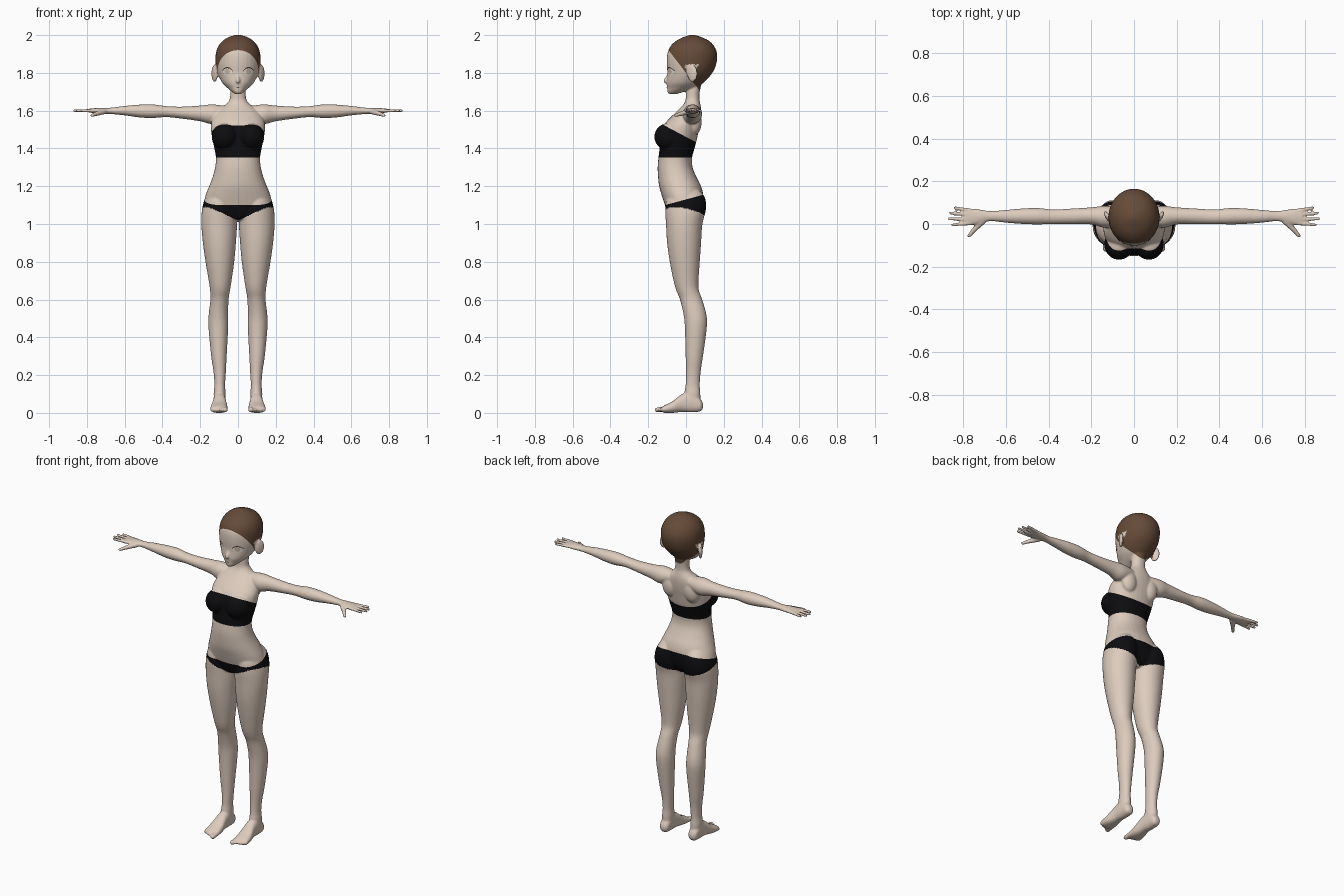
import bpy
import bmesh
from math import sin, cos, pi, copysign
from mathutils import Matrix, Vector
from mathutils.bvhtree import BVHTree

cube = bpy.data.objects.get("Cube")
if cube:
    bpy.data.objects.remove(cube, do_unlink=True)


def material(name, red, green, blue):
    mat = bpy.data.materials.new(name)
    mat.use_nodes = True
    mat.diffuse_color = (red, green, blue, 1)
    shader = mat.node_tree.nodes["Principled BSDF"]
    shader.inputs["Base Color"].default_value = (red, green, blue, 1)
    shader.inputs["Roughness"].default_value = 0.7
    return mat


skin = material("skin", .72, .60, .51)
hair = material("brown_hair", .13, .07, .04)
cloth = material("black_cloth", .004, .004, .005)
eye_white = material("eye_white", .88, .84, .78)
iris_tan = material("pale_iris", .62, .5, .36)
lash_dark = material("dark_lash", .05, .03, .025)


def spline(rows, steps=4):
    """Smooth in-between sections for a loft."""
    out = []
    for i in range(len(rows) - 1):
        a, b, c, d = (rows[max(0, min(len(rows) - 1, i + k))] for k in (-1, 0, 1, 2))
        for s in range(steps):
            t = s / steps
            out.append([q + .5 * t * (r - p + t * (2 * p - 5 * q + 4 * r - s4 + t * (3 * (q - r) + s4 - p)))
                        for p, q, r, s4 in zip(a, b, c, d)])
    return out + [rows[-1]]


def loft(bm, rows, place, power=1.0, sides=32):
    """Rows are (position, low u, high u, low v, high v); place maps (position, u, v) to a point."""
    rings = []
    for pos, u0, u1, v0, v1 in spline(rows):
        ring = []
        for k in range(sides):
            c, s = cos(2 * pi * k / sides), sin(2 * pi * k / sides)
            u = (u0 + u1) / 2 + (u1 - u0) / 2 * copysign(abs(c) ** power, c)
            v = (v0 + v1) / 2 + (v1 - v0) / 2 * copysign(abs(s) ** power, s)
            ring.append(bm.verts.new(place(pos, u, v)))
        rings.append(ring)
    for low, high in zip(rings, rings[1:]):
        for k in range(sides):
            n = (k + 1) % sides
            bm.faces.new((low[k], low[n], high[n], high[k]))
    bm.faces.new(rings[0][::-1])
    bm.faces.new(rings[-1])


def upright(z, x, y):
    return (x, y, z)


def sideways(x, y, z):
    return (x, y, z)


def lengthwise(y, x, z):
    return (x, y, z)


def ball(bm, centre, size, turn=0):
    mat = Matrix.Translation(centre) @ Matrix.Rotation(turn, 4, 'Z') @ Matrix.Diagonal((*size, 1))
    bmesh.ops.create_icosphere(bm, subdivisions=3, radius=1, matrix=mat)


def digit(bm, start, end, r0, r1, count=9):
    """A finger or toe as a run of overlapping balls."""
    for k in range(count):
        t = k / (count - 1)
        r = r0 + (r1 - r0) * t
        ball(bm, Vector(start).lerp(Vector(end), t), (r, r, r))


bm = bmesh.new()

# Leg: ankle to hip
loft(bm, [(.04, .07, .125, .005, .075), (.1, .066, .129, -.008, .076), (.15, .068, .125, -.002, .073),
          (.22, .064, .13, 0, .078), (.3, .06, .142, -.002, .09), (.45, .052, .156, -.006, .11),
          (.52, .052, .155, -.013, .108), (.6, .05, .146, -.032, .086), (.65, .042, .148, -.052, .068),
          (.7, .034, .155, -.066, .066), (.8, .02, .172, -.086, .073), (.9, .011, .186, -.1, .08),
          (1, .005, .194, -.106, .087), (1.08, .008, .19, -.11, .106), (1.14, .025, .172, -.1, .1),
          (1.18, .05, .14, -.06, .07)], upright)

# Foot and toes
loft(bm, [(.09, .085, .11, .025, .05), (.075, .07, .126, .008, .075), (.03, .066, .13, .003, .115),
          (-.02, .063, .132, .005, .1), (-.07, .056, .143, 0, .062), (-.11, .055, .147, 0, .042),
          (-.128, .06, .143, .005, .032)], lengthwise, .85)
for k in range(5):
    x = .067 + .0175 * k
    r = .0135 if k == 0 else .0095
    digit(bm, (x, -.11, .02), (x, -.152 + .008 * k, .016), r, r)

# Arm: shoulder to wrist
loft(bm, [(.04, .005, .07, 1.57, 1.62), (.13, -.018, .085, 1.53, 1.633), (.2, -.002, .078, 1.544, 1.627),
          (.3, 0, .072, 1.558, 1.621), (.38, 0, .068, 1.566, 1.624), (.45, -.002, .075, 1.561, 1.633),
          (.52, 0, .073, 1.564, 1.632), (.6, .006, .066, 1.575, 1.625), (.67, .013, .061, 1.582, 1.616),
          (.72, .003, .068, 1.584, 1.615), (.76, -.006, .073, 1.587, 1.613),
          (.79, -.002, .07, 1.591, 1.61)], sideways)

# Fingers and thumb
for base_y, tip_y, tip_x in ((.064, .076, .84), (.043, .052, .862), (.022, .024, .866), (.003, -.004, .85)):
    digit(bm, (.77, base_y, 1.6), (tip_x, tip_y, 1.6), .0098, .0078, 15)
digit(bm, (.71, .012, 1.595), (.745, -.022, 1.585), .015, .0125)
digit(bm, (.745, -.022, 1.585), (.773, -.055, 1.575), .0125, .009)

# Breast, shoulder blade and ear
ball(bm, (.07, -.096, 1.462), (.07, .072, .072))
ball(bm, (.075, .045, 1.54), (.05, .038, .07))
ball(bm, (.124, .034, 1.797), (.011, .03, .046), -.5)

# The other half of the paired parts
copy = bmesh.ops.duplicate(bm, geom=bm.verts[:] + bm.edges[:] + bm.faces[:])
bmesh.ops.scale(bm, vec=(-1, 1, 1), verts=[v for v in copy["geom"] if isinstance(v, bmesh.types.BMVert)])

# Torso and neck
torso = [(1.015, .02, -.04, .04), (1.03, .06, -.085, .06), (1.06, .14, -.1, .08), (1.1, .178, -.112, .09),
         (1.15, .172, -.128, .092), (1.2, .153, -.142, .08), (1.25, .134, -.148, .055),
         (1.3, .121, -.15, .035), (1.35, .117, -.146, .032), (1.4, .125, -.14, .045),
         (1.45, .136, -.135, .058), (1.5, .143, -.125, .068), (1.54, .14, -.105, .076),
         (1.58, .12, -.066, .08), (1.61, .095, -.035, .08), (1.635, .062, -.012, .076),
         (1.66, .044, -.002, .071), (1.7, .041, 0, .073), (1.76, .041, .01, .085)]
loft(bm, [(z, -w, w, front, back) for z, w, front, back in torso], upright, .93)

# Head and nose
head = [(1.688, .014, -.09, -.05), (1.7, .032, -.098, -.01), (1.72, .056, -.1, .05), (1.75, .085, -.103, .095),
        (1.8, .109, -.099, .14), (1.85, .119, -.102, .161), (1.9, .118, -.099, .165), (1.94, .105, -.083, .15),
        (1.97, .081, -.052, .122), (1.99, .048, -.012, .08), (2.001, .012, .02, .045)]
loft(bm, [(z, -w, w, front, back) for z, w, front, back in head], upright)
digit(bm, (0, -.094, 1.79), (0, -.109, 1.757), .006, .011)

# Fuse all parts into one smooth skin
bmesh.ops.recalc_face_normals(bm, faces=bm.faces[:])
mesh = bpy.data.meshes.new("body")
bm.to_mesh(mesh)
bm.free()
body = bpy.data.objects.new("body", mesh)
bpy.context.collection.objects.link(body)
remesh = body.modifiers.new("fuse", 'REMESH')
remesh.mode = 'VOXEL'
remesh.voxel_size = .005
soften = body.modifiers.new("soften", 'SMOOTH')
soften.factor = .5
soften.iterations = 6
graph = bpy.context.evaluated_depsgraph_get()
fused = bpy.data.meshes.new_from_object(body.evaluated_get(graph))
body.modifiers.clear()
body.data = fused
fused.materials.clear()
for mat in (skin, hair, cloth):
    fused.materials.append(mat)

# Cut the hairline and garment edges, then colour the regions
bm = bmesh.new()
bm.from_mesh(fused)
for point, normal in (((0, 0, 1.8), (0, 1.3, 1)), ((0, 0, 1.461), (0, .53, 1)),
                      ((0, 0, 1.352), (0, 0, 1)), ((0, 0, 1.13), (0, -.27, 1))):
    bmesh.ops.bisect_plane(bm, geom=bm.verts[:] + bm.edges[:] + bm.faces[:], dist=.0001,
                           plane_co=point, plane_no=normal)
for face in bm.faces:
    face.smooth = True
    face.material_index = 0
    x, y, z = face.calc_center_median()
    x = abs(x)
    ear = x > .112 and abs(y - .035) < .04 and z < 1.845
    leg_line = 1.02 + x * max(.2, min(.45, .33 - 1.2 * y))
    if z > 1.65 and z + 1.3 * y > 1.8 and not ear:
        face.material_index = 1
    elif z > 1.352 and z + .53 * y < 1.461 and x < .2:
        face.material_index = 2
    elif leg_line < z < 1.13 + .27 * y:
        face.material_index = 2
bm.to_mesh(fused)
surface = BVHTree.FromBMesh(bm)
bm.free()


def plate(name, mat, x0, x1, low, high, lift, side=1, across=16, up=6):
    """A thin painted patch laid on the face between two curves."""
    bm = bmesh.new()
    grid = []
    for i in range(across + 1):
        t = i / across
        x = side * (x0 + (x1 - x0) * t)
        column = []
        for j in range(up + 1):
            z = low(t) + (high(t) - low(t)) * j / up
            hit = surface.ray_cast(Vector((x, -1, z)), Vector((0, 1, 0)))[0]
            column.append(bm.verts.new((x, hit.y - lift, z)))
        grid.append(column)
    for a, b in zip(grid, grid[1:]):
        for j in range(up):
            face = bm.faces.new((a[j], b[j], b[j + 1], a[j + 1])[::side])
            face.smooth = True
    mesh = bpy.data.meshes.new(name)
    bm.to_mesh(mesh)
    bm.free()
    mesh.materials.append(mat)
    bpy.context.collection.objects.link(bpy.data.objects.new(name, mesh))


def arc(base, height):
    return lambda t: base + height * sin(pi * t) ** .7 if t % 1 else base


# Eyes, lashes and mouth
for side, word in ((1, "left"), (-1, "right")):
    plate(word + "_eye", eye_white, .03, .081, arc(1.806, -.019), arc(1.806, .02), .002, side)
    plate(word + "_iris", iris_tan, .041, .069, arc(1.806, -.016), arc(1.806, .018), .003, side)
    plate(word + "_lash", lash_dark, .027, .086, arc(1.807, .018), arc(1.81, .021), .004, side, up=2)
plate("mouth", lash_dark, -.012, .012, arc(1.722, -.001), arc(1.723, .001), .002, up=1)
